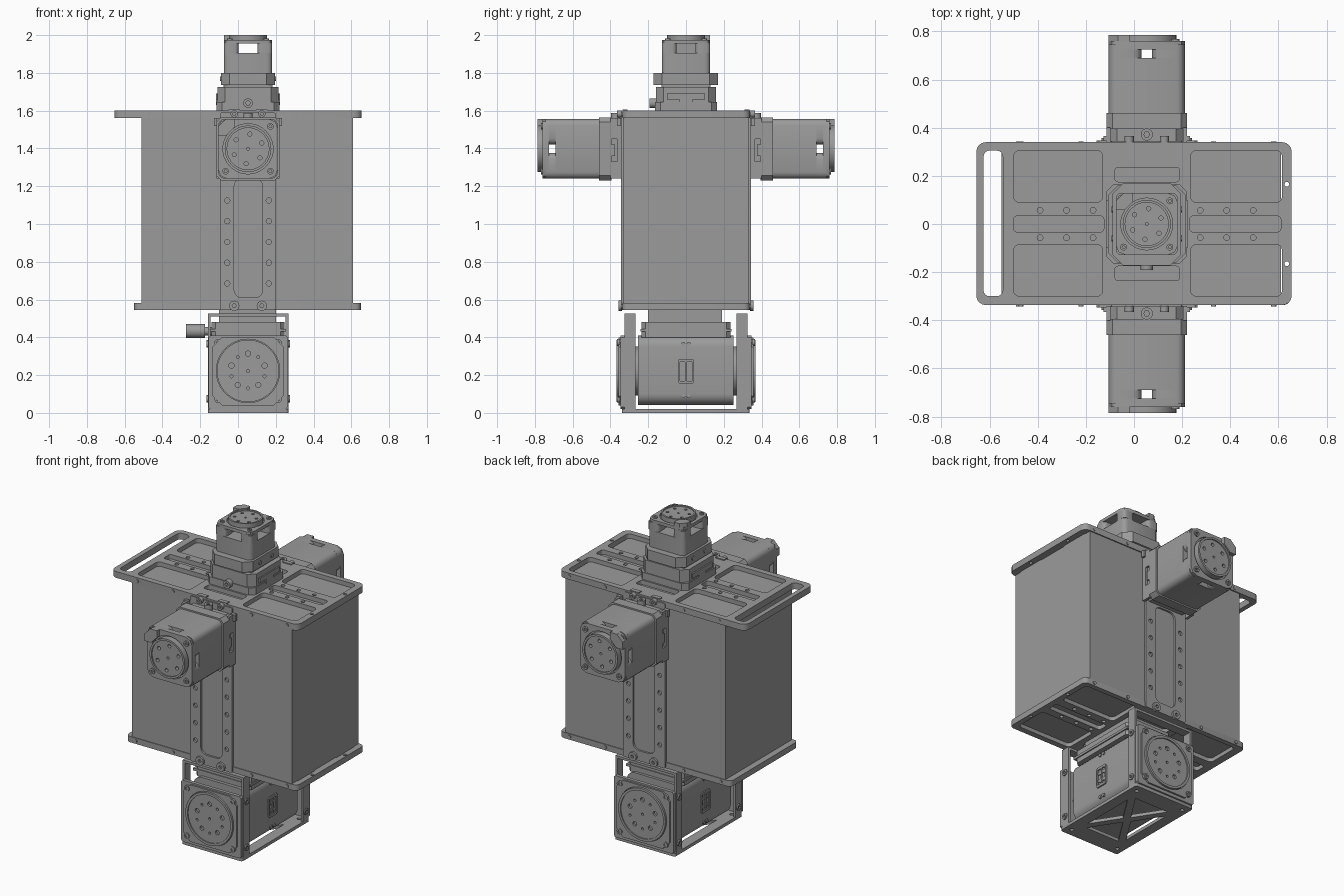
import bpy, bmesh, math

cube = bpy.data.objects.get("Cube")
if cube:
    bpy.data.objects.remove(cube, do_unlink=True)

grey = bpy.data.materials.new("machined_grey")
GREY = (0.33, 0.33, 0.33, 1)
grey.use_nodes = True
grey.diffuse_color = GREY
grey.node_tree.nodes["Principled BSDF"].inputs["Base Color"].default_value = GREY
CX = 0.053          # shared centre line of spine and motors
SIDES = (-1, 1)


def circle(u, v, r, n=24):
    return [(u + r * math.cos(math.tau * i / n), v + r * math.sin(math.tau * i / n)) for i in range(n)]


def rect(u0, u1, v0, v1, r=0.0, n=4):
    """Rectangle with rounded corners (n=1 gives chamfers)."""
    if r == 0:
        return [(u0, v0), (u1, v0), (u1, v1), (u0, v1)]
    pts = []
    for k, (u, v) in enumerate([(u1 - r, v1 - r), (u0 + r, v1 - r), (u0 + r, v0 + r), (u1 - r, v0 + r)]):
        for i in range(n + 1):
            a = (k + i / n) * math.pi / 2
            pts.append((u + r * math.cos(a), v + r * math.sin(a)))
    return pts


def square(u, v, h, r=0.0, n=4):
    return rect(u - h, u + h, v - h, v + h, r, n)


def ring_of(u, v, radius, r, count, turn=0.0):
    return [circle(u + radius * math.cos(turn + math.tau * i / count),
                   v + radius * math.sin(turn + math.tau * i / count), r, 12) for i in range(count)]


def part(name, axis, a, b, *loops):
    """Extrude loops (outline first, then holes) along an axis from a to b."""
    lo, hi = min(a, b), max(a, b)
    curve = bpy.data.curves.new(name, 'CURVE')
    curve.dimensions = '2D'
    curve.fill_mode = 'BOTH'
    curve.extrude = (hi - lo) / 2
    for loop in loops:
        s = curve.splines.new('POLY')
        s.points.add(len(loop) - 1)
        for p, (u, v) in zip(s.points, loop):
            p.co = (u, v, 0, 1)
        s.use_cyclic_u = True
    tmp = bpy.data.objects.new(name + "_outline", curve)
    bpy.context.collection.objects.link(tmp)
    deps = bpy.context.evaluated_depsgraph_get()
    mesh = bpy.data.meshes.new_from_object(tmp.evaluated_get(deps))
    bpy.data.objects.remove(tmp, do_unlink=True)
    mid = (lo + hi) / 2
    for vert in mesh.vertices:
        u, v, w = vert.co
        w += mid
        vert.co = {'x': (w, u, v), 'y': (u, w, v), 'z': (u, v, w)}[axis]
    bm = bmesh.new()
    bm.from_mesh(mesh)
    bmesh.ops.remove_doubles(bm, verts=bm.verts, dist=1e-5)
    bmesh.ops.recalc_face_normals(bm, faces=bm.faces)
    bm.to_mesh(mesh)
    bm.free()
    mesh.shade_smooth()
    mesh.set_sharp_from_angle(angle=math.radians(32))
    mesh.materials.clear()
    mesh.materials.append(grey)
    ob = bpy.data.objects.new(name, mesh)
    bpy.context.collection.objects.link(ob)
    return ob


def motor(name, axis, u, v, h, base, tip, window, gap):
    """Square servo: vented body, flange with corner screws, drilled output disc."""
    s = 1 if tip > base else -1
    w0, w1 = window[0] * s, window[1] * s
    face = tip - 0.025 * s
    body = square(u, v, h, h * 0.22, 3)
    part(name + "_body", axis, base, w0, body)
    for i in SIDES:
        for j in SIDES:
            us, vs = sorted((u + i * gap, u + i * h)), sorted((v + j * gap, v + j * h))
            part(name + "_vent_post", axis, w0, w1, rect(*us, *vs, (h - gap) * 0.25, 3))
    part(name + "_front_body", axis, w1, face - 0.015 * s, body)
    part(name + "_flange", axis, face - 0.015 * s, face,
         square(u, v, h, h * 0.3, 2), circle(u, v, h * 0.84, 40))
    part(name + "_disc", axis, face - 0.016 * s, tip - 0.008 * s, circle(u, v, h * 0.78, 40),
         *ring_of(u, v, h * 0.5, h * 0.07, 6, 0.4), circle(u, v, h * 0.05, 12))
    part(name + "_rim", axis, face - 0.015 * s, tip, circle(u, v, h * 0.78, 40), circle(u, v, h * 0.7, 40))
    # raised locating corner
    part(name + "_corner", axis, face, tip, [(u - h, v + h * 0.45), (u - h * 0.72, v + h * 0.45),
         (u - h * 0.45, v + h * 0.72), (u - h * 0.45, v + h), (u - h * 0.75, v + h), (u - h, v + h * 0.75)])
    for i in SIDES:
        for j in SIDES:
            part(name + "_screw", axis, face, face + 0.008 * s,
                 circle(u + i * h * 0.75, v + j * h * 0.75, h * 0.11, 16),
                 circle(u + i * h * 0.75, v + j * h * 0.75, h * 0.05, 6))


# Torso core and its top and bottom plates
part("torso_box", 'z', 0.57, 1.572, rect(-0.51, 0.61, -0.333, 0.333))
windows = []
for v0, v1 in ((0.09, 0.305), (-0.3, -0.085)):
    windows += [rect(-0.5, -0.13, v0, v1, 0.025), rect(0.235, 0.615, v0, v1, 0.025)]
windows += [rect(-0.5, -0.125, -0.033, 0.033, 0.015), rect(0.23, 0.61, -0.033, 0.033, 0.015)]
windows += [rect(-0.08, 0.19, s * 0.205 - 0.03, s * 0.205 + 0.03, 0.015) for s in SIDES]
windows += [circle(x, s * 0.057, 0.012, 12) for s in SIDES for x in (-0.39, -0.28, -0.17, 0.275, 0.385, 0.495)]
windows += [circle(0.635, s * 0.165, 0.01, 12) for s in SIDES]
part("top_plate", 'z', 1.56, 1.6, rect(-0.655, 0.655, -0.337, 0.34, 0.04),
     rect(-0.625, -0.545, -0.3, 0.305, 0.025), *windows)
part("bottom_plate", 'z', 0.545, 0.582, rect(-0.55, 0.65, -0.337, 0.337, 0.03), *windows)

for s in SIDES:
    # Spine strip with slot and bolt holes
    holes = [circle(x, 0.685 + 0.11 * i, 0.014, 12) for x in (-0.057, 0.163) for i in range(5)]
    part("spine_strip", 'y', s * 0.332, s * 0.345, rect(-0.095, 0.2, 0.545, 1.59, 0.01),
         rect(-0.02, 0.13, 0.61, 1.24, 0.04), *holes)
    for x in (-0.02, 0.126):
        part("spine_lower_boss", 'y', s * 0.34, s * 0.358, circle(x, 0.567, 0.027), circle(x, 0.567, 0.011, 6))
        part("spine_upper_screw", 'y', s * 0.34, s * 0.365, circle(x, 1.583, 0.019), circle(x, 1.583, 0.009, 6))
        part("spine_clip", 'z', 1.565, 1.606, rect(x - 0.03, x + 0.03, *sorted((s * 0.31, s * 0.337))))
    for z, xs in ((1.58, (-0.47, -0.22, 0.33, 0.58)), (0.563, (-0.48, -0.22, 0.33, 0.58))):
        for x in xs:
            part("plate_edge_screw", 'y', s * 0.335, s * 0.343, circle(x, z, 0.011, 12))

    # Shoulder: mounting bracket, then motor
    part("shoulder_bracket_back", 'y', s * 0.34, s * 0.395, rect(-0.1, 0.205, 1.25, 1.55, 0.03, 1))
    part("shoulder_bracket_front", 'y', s * 0.395, s * 0.46, square(CX, 1.398, 0.167, 0.025, 1))
    for i in SIDES:
        part("shoulder_side_cover", 'x', CX + i * 0.15, CX + i * 0.167,
             [(s * y, z) for y, z in ((0.34, 1.24), (0.4, 1.24), (0.4, 1.33), (0.365, 1.33), (0.365, 1.45),
                                      (0.4, 1.45), (0.4, 1.56), (0.34, 1.56))])
        part("shoulder_side_tab", 'x', CX + i * 0.155, CX + i * 0.165, rect(*sorted((s * 0.375, s * 0.42)), 1.36, 1.42))
        part("shoulder_corner_tab", 'z', 1.52, 1.562, rect(*sorted((CX + i * 0.15, CX + i * 0.18)),
                                                          *sorted((s * 0.345, s * 0.365))))
    part("shoulder_knob", 'z', 1.54, 1.588, circle(CX, s * 0.372, 0.025), circle(CX, s * 0.372, 0.012, 6))
    motor("shoulder_motor", 'y', CX, 1.398, 0.158, s * 0.46, s * 0.785, (0.69, 0.725), 0.022)

# Neck base, collar and head motor
part("neck_base", 'z', 1.6, 1.645, rect(-0.115, 0.22, -0.165, 0.165, 0.03, 1))
part("neck_block", 'z', 1.645, 1.725, rect(-0.108, 0.215, -0.16, 0.16, 0.04, 1))
part("neck_collar", 'z', 1.735, 1.8, rect(-0.09, 0.195, -0.172, 0.17, 0.045, 1))
part("neck_spacer", 'z', 1.72, 1.74, square(CX, 0, 0.13))
part("neck_knob", 'y', -0.192, -0.15, circle(CX, 1.64, 0.025), circle(CX, 1.64, 0.012, 6))
for i in SIDES:
    part("neck_side_key", 'x', CX + i * 0.15, CX + i * 0.17,
         [(-0.1, 1.69), (-0.1, 1.66), (-0.035, 1.66), (-0.035, 1.63), (0.035, 1.63), (0.035, 1.66),
          (0.1, 1.66), (0.1, 1.69)])
    part("head_vent_back", 'x', CX + i * 0.054, CX + i * 0.064, rect(-0.055, 0.055, 1.9, 1.96))
    for y in (-0.06, 0.06):
        part("collar_screw", 'x', CX + i * 0.138, CX + i * 0.147, circle(y, 1.768, 0.012, 12))
motor("head_motor", 'z', CX, 0, 0.128, 1.8, 2.0, (1.905, 1.955), 0.05)

# Waist saddle between torso and hip
part("saddle_top", 'z', 0.48, 0.546, rect(-0.1, 0.2, -0.2, 0.19))
part("saddle_block", 'z', 0.4, 0.48, rect(-0.14, 0.245, -0.235, 0.235, 0.02, 1))
part("saddle_lip", 'z', 0.43, 0.445, rect(-0.148, 0.252, -0.24, 0.24))
part("side_plug_stem", 'x', -0.18, -0.13, circle(0, 0.433, 0.022))
part("side_plug", 'x', -0.275, -0.175, circle(0, 0.433, 0.037, 12))

# Hip base plate with crossed ribs
truss = []
for s in SIDES:
    truss.append([(CX - 0.12, s * 0.22), (CX + 0.12, s * 0.22), (CX, s * 0.035)])
    truss.append([(CX + s * 0.145, -0.18), (CX + s * 0.145, 0.18), (CX + s * 0.03, 0)])
part("hip_base_plate", 'z', 0, 0.02, rect(-0.158, 0.267, -0.34, 0.337, 0.015),
     *truss, *[circle(CX + i * 0.17, j * 0.29, 0.012, 12) for i in SIDES for j in SIDES])

# Hip motor core, running front to back
HZ = 0.222
part("hip_motor_core", 'y', -0.255, 0.252, rect(-0.135, 0.24, 0.042, 0.41, 0.06, 6))
part("hip_motor_shaft", 'y', -0.335, 0.335, circle(CX, HZ, 0.13, 32))
for s in SIDES:
    part("hip_end_plate", 'y', s * 0.325, s * 0.347, rect(-0.155, 0.263, 0.02, 0.41, 0.01, 1))
    part("hip_cap", 'y', s * 0.345, s * 0.358, rect(-0.135, 0.24, 0.04, 0.4, 0.05, 1), circle(CX, HZ, 0.168, 48))
    part("hip_disc_rim", 'y', s * 0.345, s * 0.367, circle(CX, HZ, 0.165, 48), circle(CX, HZ, 0.15, 48))
    part("hip_disc", 'y', s * 0.345, s * 0.36, circle(CX, HZ, 0.15, 48),
         *ring_of(CX, HZ, 0.092, 0.014, 5, math.pi / 2), *ring_of(CX, HZ, 0.092, 0.008, 5, -math.pi / 2),
         circle(CX, HZ, 0.008, 12))
    for i in SIDES:
        for j in SIDES:
            x, z = CX + i * 0.16, HZ + j * 0.15
            part("hip_screw", 'y', s * 0.35, s * 0.364, circle(x, z, 0.018, 16), circle(x, z, 0.009, 6))
    # Arch strap around each end of the hip motor
    ys = sorted((s * 0.268, s * 0.325))
    part("hip_strap", 'y', *ys, [(-0.16, 0.015), (-0.16, 0.525), (0.267, 0.525), (0.267, 0.015),
                                 (0.252, 0.015), (0.252, 0.51), (-0.145, 0.51), (-0.145, 0.015)])
    for z in (0.075, 0.365):
        part("strap_screw_left", 'x', 0.262, 0.274, circle(s * 0.297, z, 0.02, 16), circle(s * 0.297, z, 0.01, 6))
        part("strap_screw_right", 'x', -0.168, -0.155, circle(s * 0.297, z, 0.02, 16), circle(s * 0.297, z, 0.01, 6))
    # Cable port panel on each side of the motor
    side = CX - 0.0 + s * 0.187
    part("port_panel", 'x', side - s * 0.01, side + s * 0.008, rect(-0.043, 0.043, 0.155, 0.285, 0.008, 1),
         rect(-0.033, -0.004, 0.17, 0.27), rect(0.004, 0.033, 0.17, 0.27))
    for y in (-0.018, 0.018):
        for z in (0.195, 0.245):
            part("port_pin", 'x', side - s * 0.01, side + s * 0.006, square(y, z, 0.01))
    for y in (-0.014, 0.014):
        for z in (0.09, 0.365):
            part("core_screw", 'x', side - s * 0.02, side + s * 0.006, circle(y, z, 0.011, 12))
